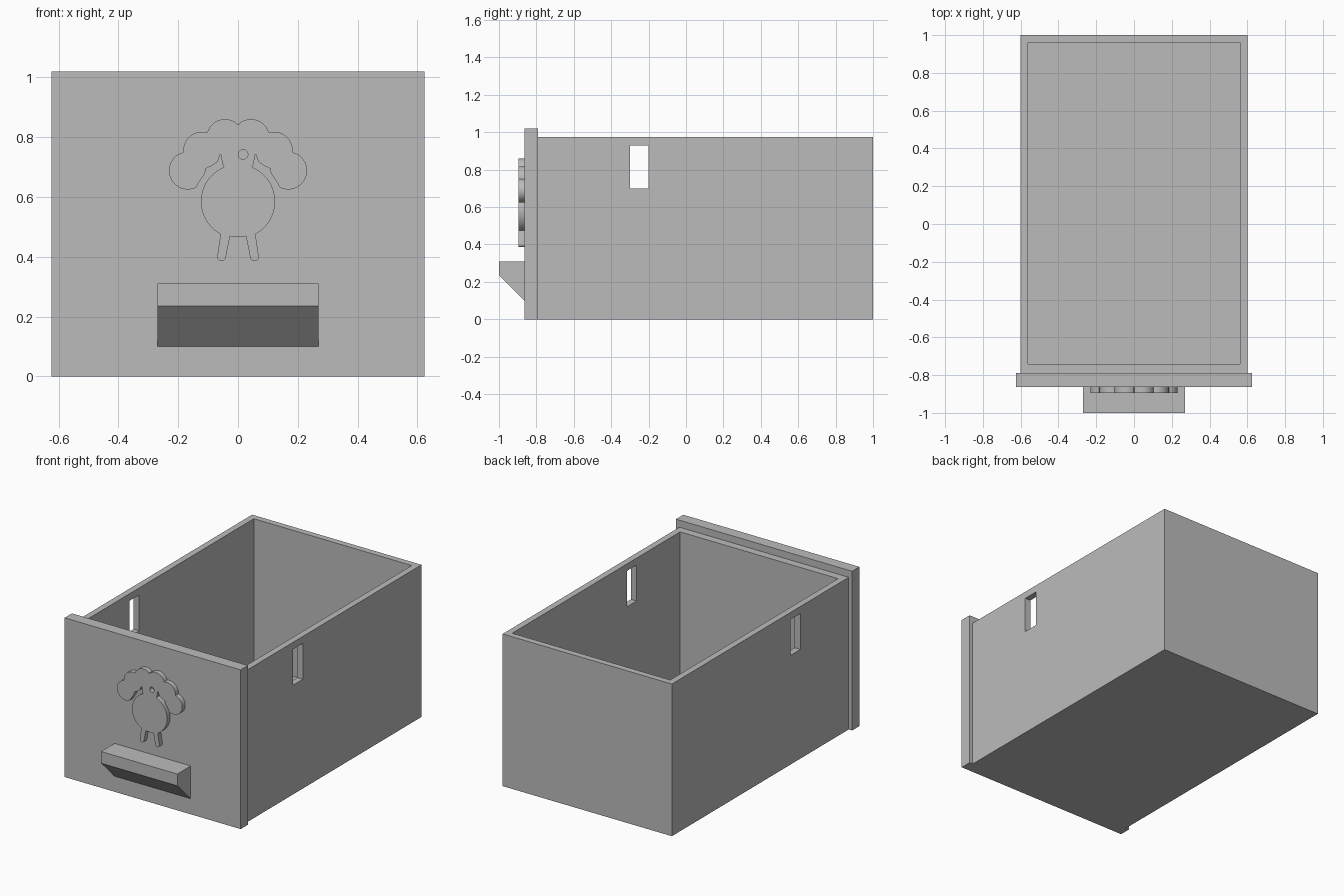
import bpy, bmesh
from math import sin, cos, radians, pi
from mathutils import Matrix

if "Cube" in bpy.data.objects:
    bpy.data.objects.remove(bpy.data.objects["Cube"])

grey = bpy.data.materials.new("plain grey")
grey.use_nodes = True
colour = (0.5, 0.5, 0.5, 1)
grey.diffuse_color = colour
grey.node_tree.nodes["Principled BSDF"].inputs["Base Color"].default_value = colour


def add_object(name, bm):
    bmesh.ops.recalc_face_normals(bm, faces=bm.faces)
    mesh = bpy.data.meshes.new(name)
    bm.to_mesh(mesh)
    bm.free()
    mesh.materials.append(grey)
    ob = bpy.data.objects.new(name, mesh)
    bpy.context.collection.objects.link(ob)
    return ob


def box(name, low, high):
    bm = bmesh.new()
    bmesh.ops.create_cube(bm, size=1)
    for v in bm.verts:
        v.co = [(a + b) / 2 + c * (b - a) for a, b, c in zip(low, high, v.co)]
    return add_object(name, bm)


def carve(target, cutter):
    mod = target.modifiers.new("cut", "BOOLEAN")
    mod.operation = "DIFFERENCE"
    mod.solver = "EXACT"
    mod.object = cutter
    cutter.hide_render = True
    bpy.context.view_layer.objects.active = target
    bpy.ops.object.modifier_apply(modifier=mod.name)
    bpy.data.objects.remove(cutter)


# Open box with a slot through both side walls
drawer = box("drawer_box", (-0.6, -0.79, 0), (0.6, 1, 0.975))
carve(drawer, box("cavity_cutter", (-0.56, -0.74, 0.04), (0.56, 0.96, 1.2)))
carve(drawer, box("slot_cutter", (-0.8, -0.3, 0.7), (0.8, -0.2, 0.93)))

# Front panel, slightly larger than the box
box("front_panel", (-0.624, -0.864, 0), (0.624, -0.79, 1.02))

# Handle: wedge profile swept across x
bm = bmesh.new()
profile = [(-0.864, 0.31), (-1, 0.31), (-1, 0.235), (-0.864, 0.1)]
face = bm.faces.new([bm.verts.new((-0.27, y, z)) for y, z in profile])
ext = bmesh.ops.extrude_face_region(bm, geom=[face])
bmesh.ops.translate(bm, vec=(0.54, 0, 0),
                    verts=[g for g in ext["geom"] if isinstance(g, bmesh.types.BMVert)])
add_object("handle", bm)


# Sheep emblem: half outline made of arcs, then mirrored
def arc(x, z, r, start, end, steps=16):
    angles = [radians(start + (end - start) * i / steps) for i in range(steps + 1)]
    return [(x + r * cos(a), z + r * sin(a)) for a in angles]


half = arc(0.043, 0.797, 0.063, 133, 18)            # upper wool lobe
half += arc(0.12, 0.755, 0.063, 100, 0)             # middle wool lobe
half += arc(0.168, 0.688, 0.063, 75, -115, 24)      # lower wool lobe
half += [(0.11, 0.68), (0.108, 0.695), (0.09, 0.703), (0.068, 0.718),
         (0.06, 0.742), (0.055, 0.74), (0.054, 0.715), (0.043, 0.692)]
half += arc(0, 0.585, 0.124, 69, -62, 24)           # round body
half += arc(0.055, 0.4, 0.0145, 10, -170, 10)       # foot
half += arc(0, 0.585, 0.119, -77, -88, 4)           # belly
half[0] = (0.003, 0.842)
outline = half + [(-x, z) for x, z in reversed(half)]
eye = arc(0.017, 0.742, 0.016, 0, 345, 23)

curve = bpy.data.curves.new("emblem_curve", "CURVE")
curve.dimensions = "2D"
curve.fill_mode = "BOTH"
curve.extrude = 0.0155
for points in (outline, eye):
    spline = curve.splines.new("POLY")
    spline.points.add(len(points) - 1)
    for p, (x, z) in zip(spline.points, points):
        p.co = (x, z, 0, 1)
    spline.use_cyclic_u = True
helper = bpy.data.objects.new("emblem_helper", curve)
bpy.context.collection.objects.link(helper)
bpy.context.view_layer.update()
mesh = helper.evaluated_get(bpy.context.evaluated_depsgraph_get()).to_mesh()
bm = bmesh.new()
bm.from_mesh(mesh)
bpy.data.objects.remove(helper)
bmesh.ops.remove_doubles(bm, verts=bm.verts, dist=0.0002)
bm.transform(Matrix.Translation((0, -0.8795, 0)) @ Matrix.Rotation(pi / 2, 4, "X"))
emblem = add_object("sheep_emblem", bm)
bpy.ops.object.select_all(action="DESELECT")
emblem.select_set(True)
bpy.context.view_layer.objects.active = emblem
bpy.ops.object.shade_smooth_by_angle(angle=radians(30))
